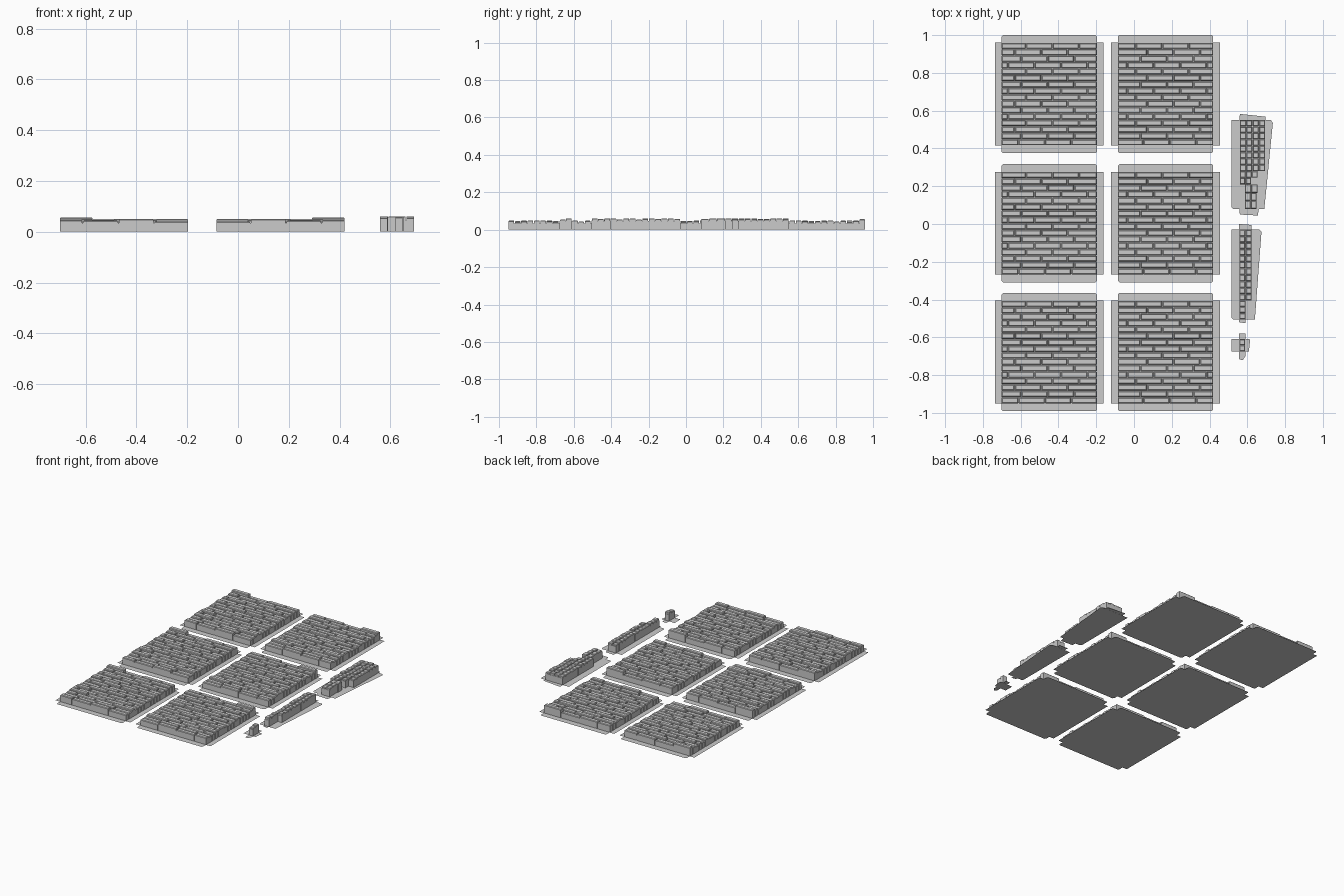
import bpy, bmesh, random

if "Cube" in bpy.data.objects:
    bpy.data.objects.remove(bpy.data.objects["Cube"])


def finish(bm, name):
    bmesh.ops.recalc_face_normals(bm, faces=bm.faces)
    me = bpy.data.meshes.new(name)
    bm.to_mesh(me)
    bm.free()
    ob = bpy.data.objects.new(name, me)
    bpy.context.collection.objects.link(ob)
    return ob


def block(bm, x0, x1, y0, y1, z0, z1, c=0.004):
    """Box with a chamfered top edge and an open bottom."""
    rings = []
    for z, i in ((z0, 0), (z1 - c, 0), (z1, c)):
        rings.append([bm.verts.new(p) for p in (
            (x0 + i, y0 + i, z), (x1 - i, y0 + i, z),
            (x1 - i, y1 - i, z), (x0 + i, y1 - i, z))])
    for a, b in zip(rings, rings[1:]):
        for k in range(4):
            bm.faces.new((a[k], a[(k + 1) % 4], b[(k + 1) % 4], b[k]))
    bm.faces.new(rings[-1])


def sheet(name, pts, z=0.0):
    """Flat paper-thin outline."""
    bm = bmesh.new()
    bm.faces.new([bm.verts.new((x, y, z)) for x, y in pts])
    return finish(bm, name)


W, H, FLAP_X, FLAP_Y = 0.2525, 0.2725, 0.035, 0.04
ROWS, LENGTH, MORTAR, GAP = 16, 0.14, 0.034, 0.002


def panel_bricks(name):
    """Square panel of staggered long bricks at uneven heights."""
    rnd = random.Random(7)
    bm = bmesh.new()
    e = 0.004
    block(bm, -W + e, W - e, -H + e, H - e, 0, MORTAR, 0.0005)
    pitch = 2 * H / ROWS
    for r in range(ROWS):
        y0 = -H + r * pitch
        shift = 0.09 if r == 0 else (0.035, 0.105, 0.07, 0.13)[r % 4]
        cuts = [-W]
        x = -W + shift
        while x < W - 0.02:
            cuts.append(x)
            x += LENGTH
        cuts.append(W)
        for i, (a, b) in enumerate(zip(cuts, cuts[1:])):
            edge = r in (0, ROWS - 1) or i in (0, len(cuts) - 2)
            top = rnd.choice((0.041, 0.044, 0.047, 0.050))
            if r == ROWS - 1 and i == 0:
                top = 0.057
            ga = 0 if a == -W else GAP
            gb = 0 if b == W else GAP
            block(bm, a + ga, b - gb, y0 + GAP, y0 + pitch - GAP,
                  0 if edge else MORTAR, top)
    return finish(bm, name)


def panel_base(name):
    """Cross-shaped sheet with a glue flap on each side."""
    q = 0.008
    fx, fy = W + FLAP_X, H + FLAP_Y
    return sheet(name, [
        (-W, -H), (-W, -fy + q), (-W + q, -fy), (W - q, -fy), (W, -fy + q),
        (W, -H), (fx, -H), (fx, H), (W, H), (W, fy - q), (W - q, fy),
        (-W + q, fy), (-W, fy - q), (-W, H), (-fx, H), (-fx, -H)])


# six panels: left column, and a mirrored right column
proto = panel_bricks("panel_bricks"), panel_base("panel_base")
for row, cy in enumerate((0.6875, 0.004, -0.6785)):
    for cx, sx in ((-0.449, 1), (0.167, -1)):
        for src in proto:
            ob = src.copy()
            ob.data = src.data.copy()
            ob.name = "%s_%d_%s" % (src.name, row, "left" if sx > 0 else "right")
            if sx < 0:
                bm = bmesh.new()
                bm.from_mesh(ob.data)
                for v in bm.verts:
                    v.co.x = -v.co.x
                bmesh.ops.reverse_faces(bm, faces=bm.faces)
                bm.to_mesh(ob.data)
                bm.free()
            ob.location = (cx, cy, 0)
            bpy.context.collection.objects.link(ob)
for src in proto:
    bpy.data.objects.remove(src)


def strip_bricks(name, sections, seed):
    """Narrow strip of small bricks; each section is x0, x1, y0, y1."""
    rnd = random.Random(seed)
    bm = bmesh.new()
    for x0, x1, y0, y1 in sections:
        block(bm, x0 + 0.002, x1 - 0.002, y0, y1, 0, 0.046, 0.0005)
        nx = max(1, round((x1 - x0) / 0.034))
        ny = max(1, round((y1 - y0) / 0.034))
        dx, dy = (x1 - x0) / nx, (y1 - y0) / ny
        for i in range(nx):
            for j in range(ny):
                edge = i in (0, nx - 1) or j in (0, ny - 1)
                block(bm, x0 + i * dx + 0.0015, x0 + (i + 1) * dx - 0.0015,
                      y0 + j * dy + 0.0015, y0 + (j + 1) * dy - 0.0015,
                      0 if edge else 0.046, rnd.choice((0.055, 0.058, 0.061)), 0.003)
    return finish(bm, name)


# large filler strip, stepping narrower to the front
strip_bricks("large_strip_bricks", [
    (0.56, 0.695, 0.28, 0.55), (0.56, 0.655, 0.245, 0.28),
    (0.56, 0.62, 0.21, 0.245), (0.585, 0.655, 0.165, 0.21),
    (0.585, 0.65, 0.08, 0.165)], 1)
sheet("large_strip_side_flaps", [(0.515, 0.09), (0.525, 0.08), (0.69, 0.08),
                                 (0.735, 0.535), (0.725, 0.55), (0.515, 0.55)])
sheet("large_strip_end_flaps", [(0.56, 0.05), (0.655, 0.045), (0.695, 0.28),
                                (0.697, 0.568), (0.56, 0.583), (0.555, 0.25)], 0.0006)

# medium filler strip
strip_bricks("medium_strip_bricks", [
    (0.557, 0.623, -0.405, -0.03), (0.557, 0.592, -0.505, -0.405)], 2)
sheet("medium_strip_side_flaps", [(0.515, -0.495), (0.525, -0.505), (0.64, -0.505),
                                  (0.675, -0.04), (0.665, -0.03), (0.515, -0.03)])
sheet("medium_strip_end_flaps", [(0.557, -0.52), (0.59, -0.525), (0.592, -0.405),
                                 (0.623, -0.405), (0.623, -0.005), (0.557, 0.0)], 0.0006)

# single small brick
strip_bricks("small_piece_bricks", [(0.557, 0.59, -0.675, -0.61)], 3)
sheet("small_piece_side_flaps", [(0.515, -0.675), (0.608, -0.675), (0.615, -0.615),
                                 (0.61, -0.61), (0.515, -0.61)])
sheet("small_piece_end_flaps", [(0.557, -0.715), (0.575, -0.722), (0.59, -0.7),
                                (0.59, -0.58), (0.557, -0.58)], 0.0006)
